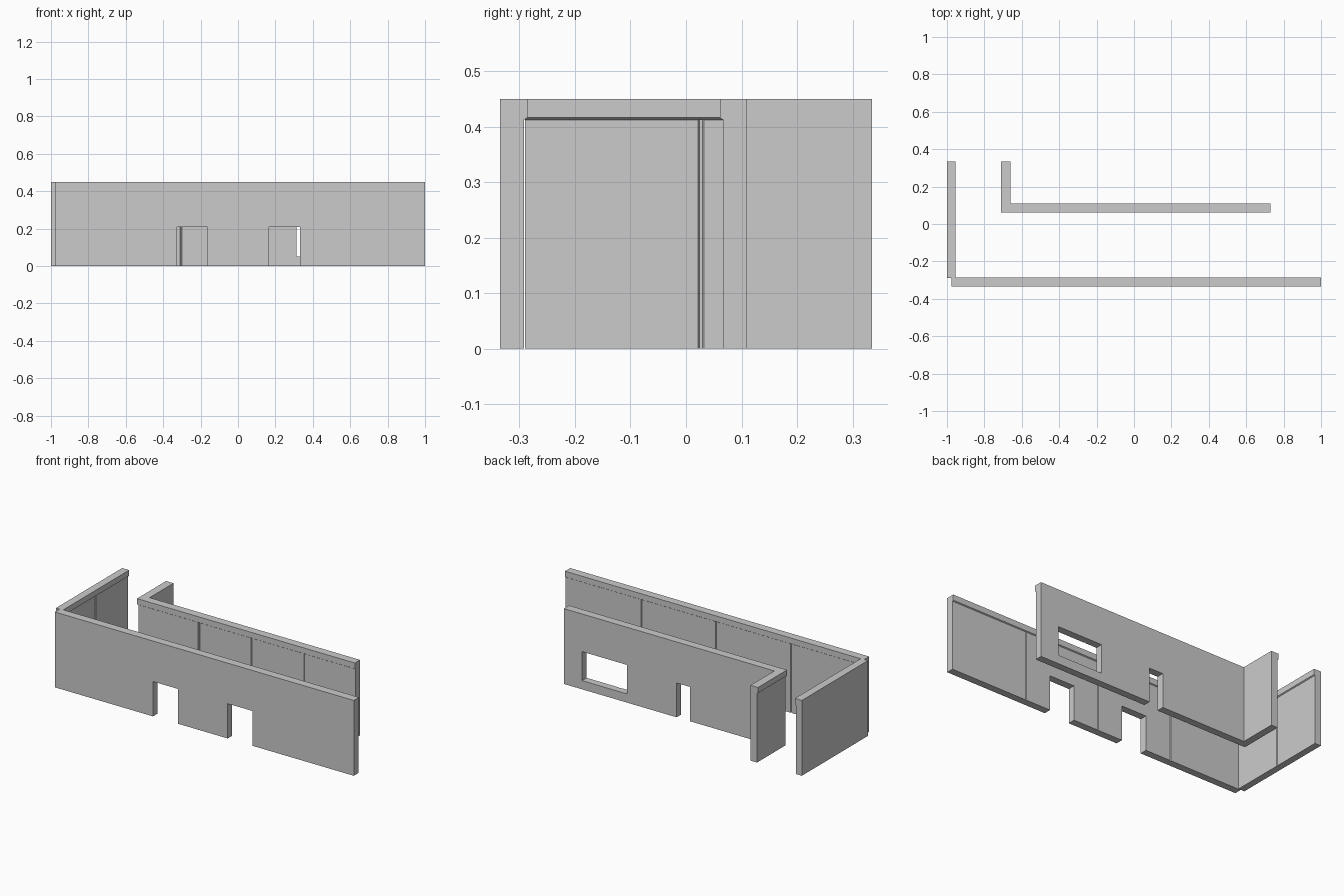
import bpy, bmesh

if "Cube" in bpy.data.objects:
    bpy.data.objects.remove(bpy.data.objects["Cube"])

H = 0.45        # wall height
LIP = 0.006     # overhang of the top band on the panelled side
LEVELS = [(0.0, LIP), (0.412, LIP), (0.416, 0.0), (H, 0.0)]


def loft(name, rings):
    """Closed solid through a stack of equal-length point rings."""
    bm = bmesh.new()
    loops = [[bm.verts.new(p) for p in ring] for ring in rings]
    n = len(loops[0])
    for a, b in zip(loops, loops[1:]):
        for i in range(n):
            j = (i + 1) % n
            bm.faces.new((a[i], a[j], b[j], b[i]))
    bm.faces.new(loops[0][::-1])
    bm.faces.new(loops[-1])
    bmesh.ops.recalc_face_normals(bm, faces=bm.faces)
    mesh = bpy.data.meshes.new(name)
    bm.to_mesh(mesh)
    bm.free()
    ob = bpy.data.objects.new(name, mesh)
    bpy.context.collection.objects.link(ob)
    return ob


def wall(name, plan):
    """Wall whose plan depends on how far the panelled side is set back."""
    return loft(name, [[(x, y, z) for x, y in plan(o)] for z, o in LEVELS])


def prism(pts, z0, z1):
    return loft("cutter", [[(x, y, z) for x, y in pts] for z in (z0, z1)])


def cut(ob, pts, z0, z1):
    cutter = prism(pts, z0, z1)
    cutter.hide_render = True
    mod = ob.modifiers.new("cut", 'BOOLEAN')
    mod.operation = 'DIFFERENCE'
    mod.solver = 'EXACT'
    mod.object = cutter
    bpy.context.view_layer.objects.active = ob
    bpy.ops.object.modifier_apply(modifier=mod.name)
    bpy.data.objects.remove(cutter)


def opening(ob, x0, x1, y0, y1, z0, z1):
    cut(ob, [(x0, y0), (x1, y0), (x1, y1), (x0, y1)], z0, z1)


def groove(ob, at, face, side, along_x=True):
    """Tapered panel joint; side is the outward direction of the face."""
    pts = [(at - 0.009, face + side * 0.005), (at + 0.009, face + side * 0.005),
           (at + 0.0025, face - side * 0.004), (at - 0.0025, face - side * 0.004)]
    if not along_x:
        pts = [(b, a) for a, b in pts]
    cut(ob, pts, -0.05, 0.413)


# Front wall with two doorways, panelled on the inside
front = wall("front_wall", lambda o: [(-0.976, -0.335), (1.0, -0.335),
                                      (1.0, -0.286 - o), (-0.976, -0.286 - o)])
for x0, x1 in ((-0.327, -0.162), (0.166, 0.331)):
    opening(front, x0, x1, -0.4, -0.2, -0.1, 0.208)
for x in (-0.493, 0.003, 0.497):
    groove(front, x, -0.286 - LIP, 1)

# Left wall, panelled on the inside
left = wall("left_wall", lambda o: [(-1.0, -0.29), (-0.954 - o, -0.29),
                                    (-0.954 - o, 0.335), (-1.0, 0.335)])
groove(left, 0.027, -0.954 - LIP, 1, along_x=False)

# L-shaped rear wall with a doorway and a window, panelled towards the corridor
rear = wall("rear_wall", lambda o: [(-0.71 + o, 0.061 + o), (0.73, 0.061 + o),
                                    (0.73, 0.11), (-0.661, 0.11),
                                    (-0.661, 0.335), (-0.71 + o, 0.335)])
opening(rear, -0.105, -0.015, 0.0, 0.2, -0.1, 0.205)
opening(rear, 0.314, 0.61, 0.0, 0.2, 0.052, 0.225)
for x in (-0.305, 0.045, 0.393):
    groove(rear, x, 0.061 + LIP, -1)
